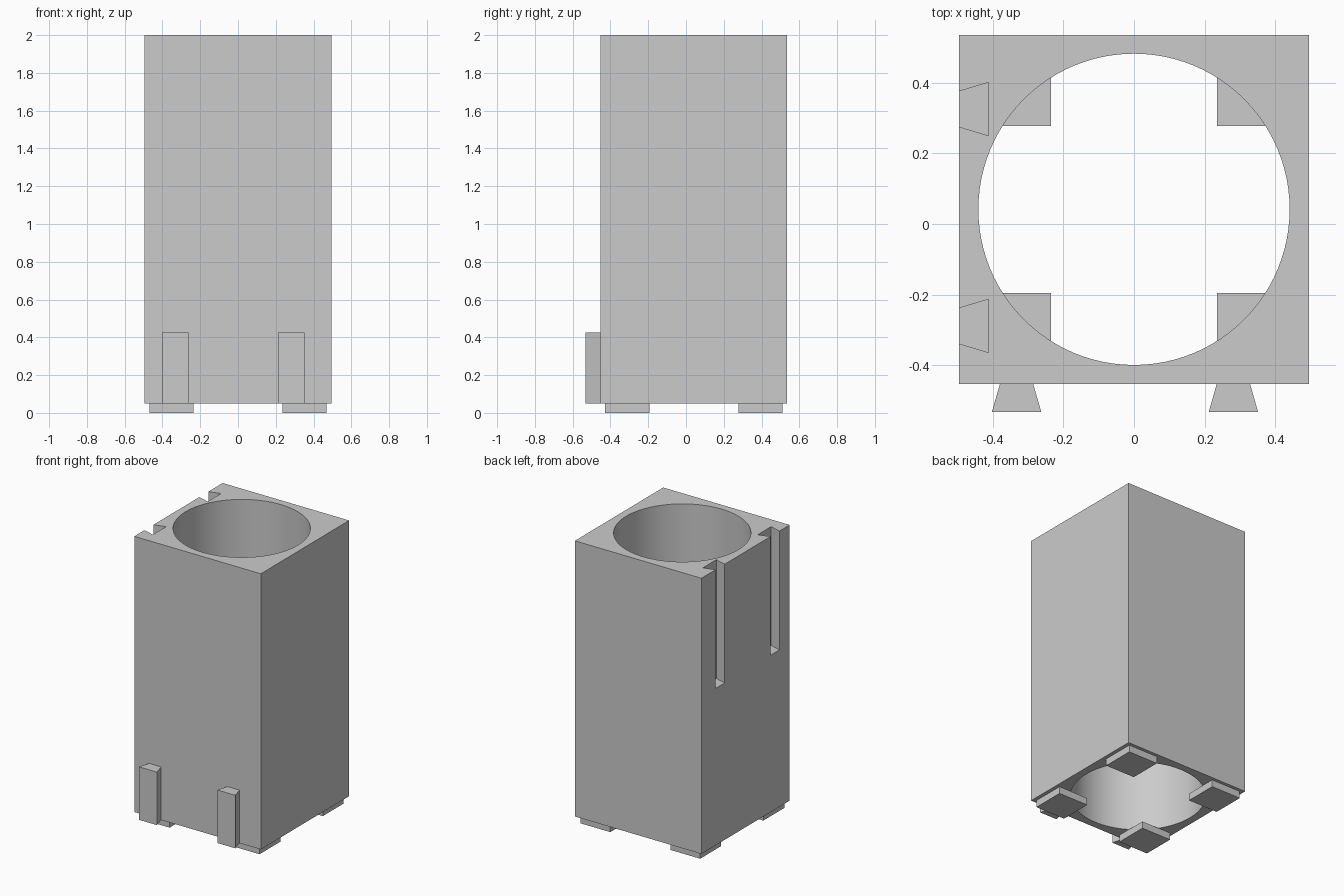
import bpy
import bmesh
import math

if "Cube" in bpy.data.objects:
    bpy.data.objects.remove(bpy.data.objects["Cube"], do_unlink=True)

grey = bpy.data.materials.new("light grey")
grey.use_nodes = True
COLOUR = (0.6, 0.6, 0.6, 1)
grey.diffuse_color = COLOUR
grey.node_tree.nodes["Principled BSDF"].inputs["Base Color"].default_value = COLOUR

HALF = 0.495                 # half the body width
FRONT, BACK = -0.452, 0.535  # body faces along y
MID = (FRONT + BACK) / 2
BASE, TOP = 0.05, 2.0


def prism(name, outline, low, high):
    """Extrude an xy outline from low to high."""
    bm = bmesh.new()
    face = bm.faces.new([bm.verts.new((x, y, low)) for x, y in outline])
    grown = bmesh.ops.extrude_face_region(bm, geom=[face])["geom"]
    verts = [g for g in grown if isinstance(g, bmesh.types.BMVert)]
    bmesh.ops.translate(bm, verts=verts, vec=(0, 0, high - low))
    bmesh.ops.recalc_face_normals(bm, faces=bm.faces)
    mesh = bpy.data.meshes.new(name)
    bm.to_mesh(mesh)
    bm.free()
    mesh.materials.append(grey)
    obj = bpy.data.objects.new(name, mesh)
    bpy.context.collection.objects.link(obj)
    return obj


def rectangle(x0, x1, y0, y1):
    return [(x0, y0), (x1, y0), (x1, y1), (x0, y1)]


def cut(target, cutter):
    """Subtract the cutter and discard it."""
    cutter.hide_render = True
    mod = target.modifiers.new("cut", 'BOOLEAN')
    mod.operation, mod.solver, mod.object = 'DIFFERENCE', 'EXACT', cutter
    bpy.context.view_layer.objects.active = target
    bpy.ops.object.modifier_apply(modifier=mod.name)
    bpy.data.objects.remove(cutter, do_unlink=True)


# Square body with a round bore right through
body = prism("body", rectangle(-HALF, HALF, FRONT, BACK), BASE, TOP)
SIDES, RADIUS = 96, 0.44
circle = [(RADIUS * math.cos(math.tau * i / SIDES),
           MID + RADIUS * math.sin(math.tau * i / SIDES)) for i in range(SIDES)]
cut(body, prism("bore_cutter", circle, -0.2, 2.2))

# Dovetail slots, open at the top, in the -x side
SLOT_DEPTH, MOUTH, INNER = 0.083, 0.05, 0.075
flare = (INNER - MOUTH) / SLOT_DEPTH
for y in (-0.288, 0.325):
    out = 0.02
    narrow = MOUTH - flare * out
    x0, x1 = -HALF - out, -HALF + SLOT_DEPTH
    outline = [(x0, y - narrow), (x1, y - INNER), (x1, y + INNER), (x0, y + narrow)]
    cut(body, prism("slot_cutter", outline, 1.16, 2.2))

bpy.ops.object.select_all(action='DESELECT')
body.select_set(True)
bpy.context.view_layer.objects.active = body
bpy.ops.object.shade_smooth_by_angle(angle=math.radians(30))

# Dovetail tabs low on the front
for side, x in (("right", -0.332), ("left", 0.281)):
    outline = [(x - 0.07, -0.532), (x + 0.07, -0.532),
               (x + 0.047, FRONT), (x - 0.047, FRONT)]
    prism("dovetail_tab_" + side, outline, BASE, 0.425)

# Square feet under the four corners
for side, x in (("right", -0.352), ("left", 0.352)):
    for end, y in (("front", MID - 0.353), ("back", MID + 0.353)):
        h = 0.117
        prism(f"foot_{end}_{side}", rectangle(x - h, x + h, y - h, y + h), 0, BASE)
